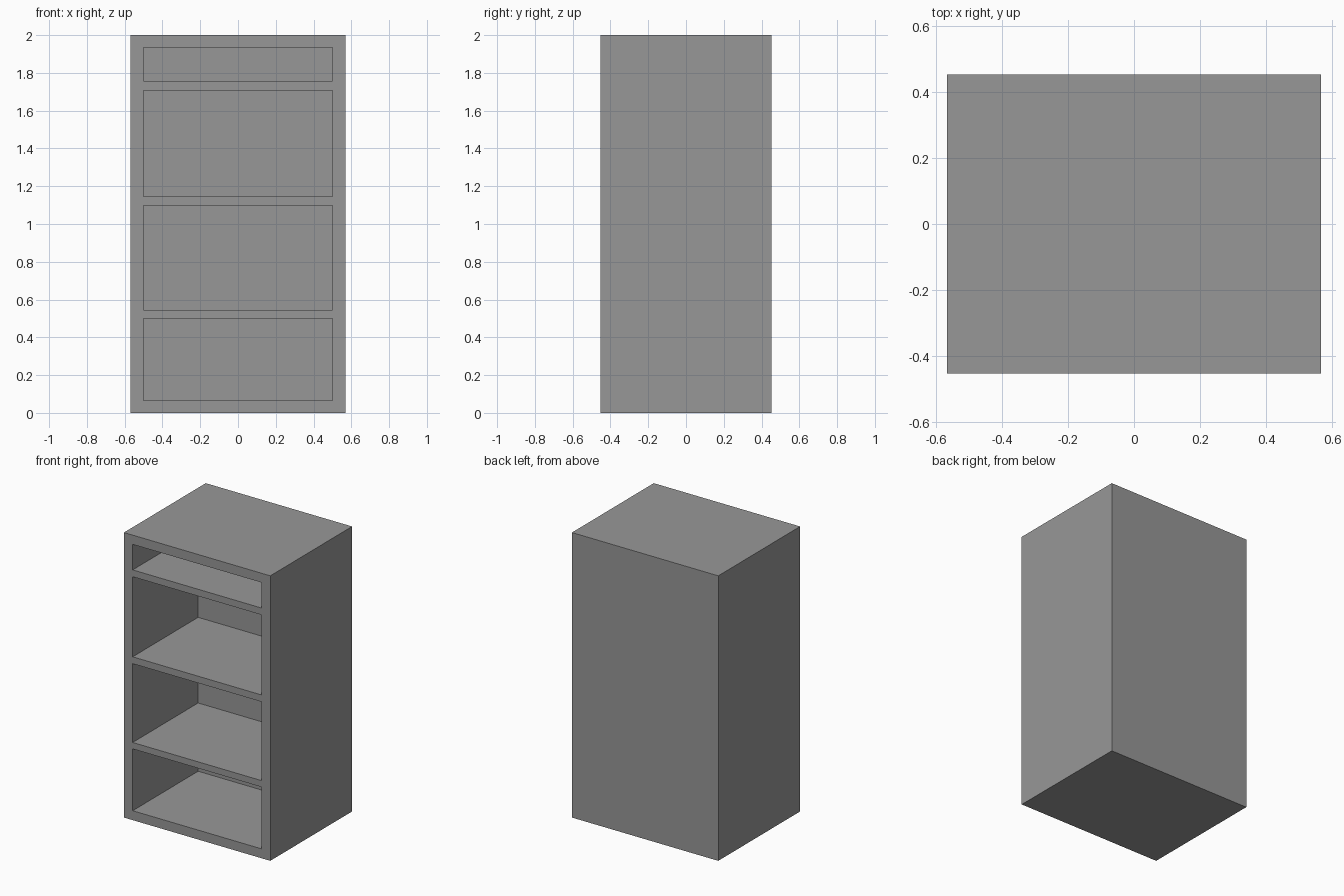
import bpy

if "Cube" in bpy.data.objects:
    bpy.data.objects.remove(bpy.data.objects["Cube"])

W, D, H = 1.136, 0.907, 2.0      # outer size
OPEN_W = 1.0                     # width of each opening
BACK_Y = 0.272                   # inner face of the thick back wall
BAYS = [(0.066, 0.50), (0.545, 1.098), (1.146, 1.708), (1.756, 1.935)]


def box(name, lo, hi):
    center = [(a + b) / 2 for a, b in zip(lo, hi)]
    bpy.ops.mesh.primitive_cube_add(size=1, location=center)
    ob = bpy.context.object
    ob.name = name
    ob.scale = [b - a for a, b in zip(lo, hi)]
    bpy.ops.object.transform_apply(location=True, rotation=True, scale=True)
    return ob


# Solid cabinet body in dark grey
cabinet = box("cabinet_body", (-W / 2, -D / 2, 0), (W / 2, D / 2, H))
grey = bpy.data.materials.new("dark_grey")
grey.diffuse_color = (0.312, 0.312, 0.312, 1)
grey.use_nodes = True
grey.node_tree.nodes["Principled BSDF"].inputs["Base Color"].default_value = grey.diffuse_color
cabinet.data.materials.append(grey)

# Open shelf bays, cut in from the front
for i, (z0, z1) in enumerate(BAYS):
    cutter = box(f"bay_cutter_{i + 1}",
                 (-OPEN_W / 2, -D / 2 - 0.1, z0), (OPEN_W / 2, BACK_Y, z1))
    cutter.hide_render = True
    cutter.data.materials.append(grey)
    mod = cabinet.modifiers.new(f"bay_{i + 1}", 'BOOLEAN')
    mod.operation = 'DIFFERENCE'
    mod.solver = 'EXACT'
    mod.object = cutter
    bpy.context.view_layer.objects.active = cabinet
    bpy.ops.object.modifier_apply(modifier=mod.name)
    bpy.data.objects.remove(cutter, do_unlink=True)
